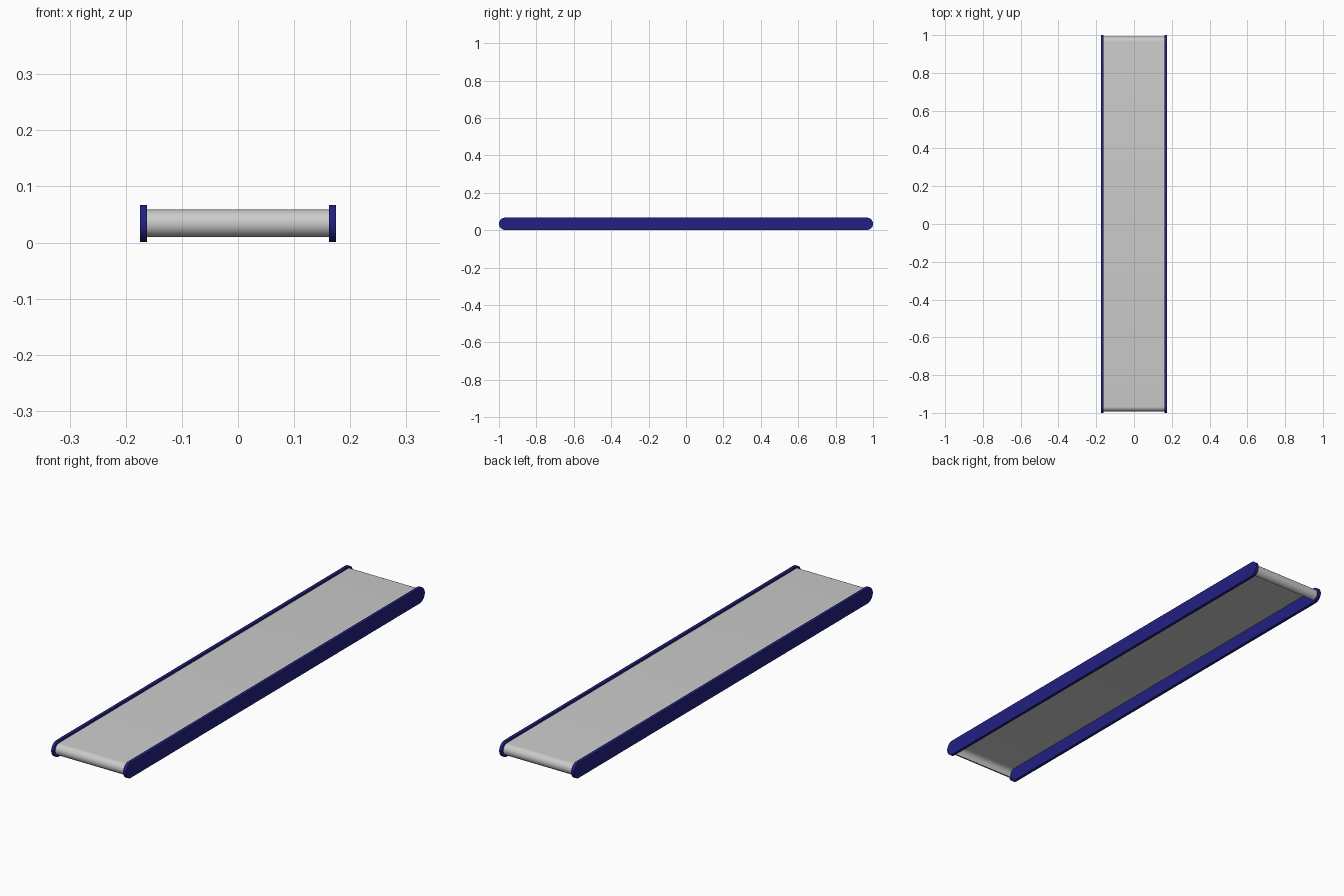
import bpy, bmesh, math

if "Cube" in bpy.data.objects:
    bpy.data.objects.remove(bpy.data.objects["Cube"])

RAIL_R, BELT_R = 0.033, 0.0245   # end radii of rails and belt
END_Y, MID_Z = 0.967, 0.034      # centre of the end curves
INNER, OUTER = 0.162, 0.175      # rail inner and outer x


def u_profile(r, n):
    """(y, z) points: rear curl from below, over the top, down the front curl."""
    pts = []
    for sign in (1, -1):
        arc = [(sign * (END_Y + r * math.cos(a)), MID_Z + r * math.sin(a))
               for a in (-math.pi / 2 + math.pi * i / n for i in range(n + 1))]
        pts += arc if sign > 0 else arc[::-1]
    return pts


def extrude_profile(name, pts, x0, x1, closed, color=None):
    """Sweep a (y, z) profile along x, with end caps when closed."""
    bm = bmesh.new()
    a = [bm.verts.new((x0, y, z)) for y, z in pts]
    b = [bm.verts.new((x1, y, z)) for y, z in pts]
    n = len(pts)
    for i in range(n if closed else n - 1):
        j = (i + 1) % n
        bm.faces.new((a[i], a[j], b[j], b[i]))
    if closed:
        bm.faces.new(a[::-1])
        bm.faces.new(b)
        bmesh.ops.recalc_face_normals(bm, faces=bm.faces)
    bm.normal_update()
    if not closed and max(bm.faces, key=lambda f: f.calc_area()).normal.z < 0:
        bmesh.ops.reverse_faces(bm, faces=bm.faces)
    me = bpy.data.meshes.new(name)
    bm.to_mesh(me)
    bm.free()
    ob = bpy.data.objects.new(name, me)
    bpy.context.collection.objects.link(ob)
    if color:
        me.materials.append(color)
    bpy.ops.object.select_all(action='DESELECT')
    ob.select_set(True)
    bpy.context.view_layer.objects.active = ob
    bpy.ops.object.shade_smooth_by_angle(angle=math.radians(35))
    return ob


blue = bpy.data.materials.new("rail_blue")
blue.diffuse_color = (0.016, 0.015, 0.22, 1)
blue.use_nodes = True
blue.node_tree.nodes["Principled BSDF"].inputs["Base Color"].default_value = blue.diffuse_color

# Belt: a thin sheet curling down at both ends, open underneath
extrude_profile("belt", u_profile(BELT_R, 16), -INNER, INNER, False)

# Side rails: rounded-end bars on both sides
for side, s in (("left", -1), ("right", 1)):
    extrude_profile(side + "_rail", u_profile(RAIL_R, 16),
                    s * INNER, s * OUTER, True, blue)
